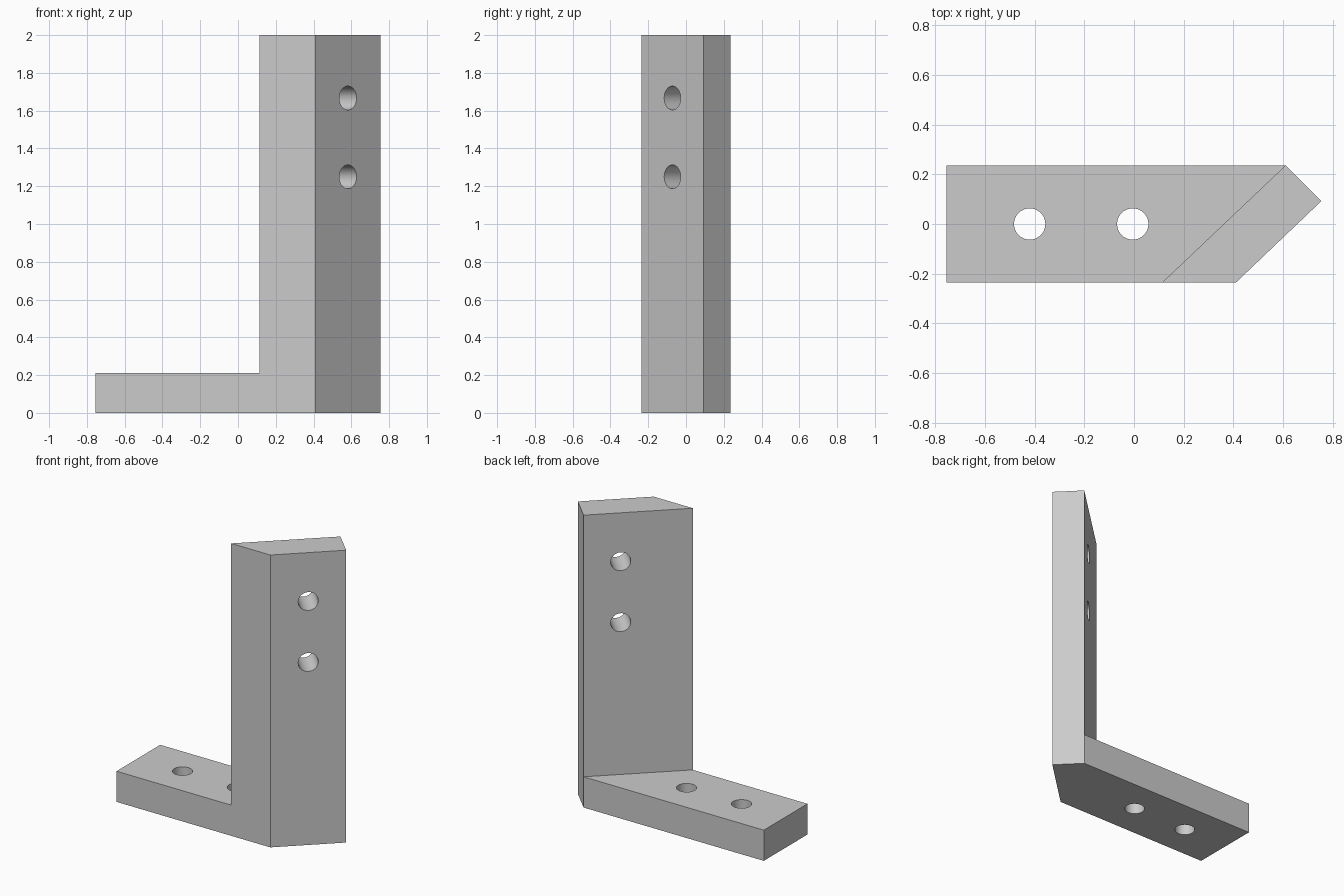
import bpy
import bmesh
from mathutils import Vector

cube = bpy.data.objects.get("Cube")
if cube:
    bpy.data.objects.remove(cube, do_unlink=True)

HEIGHT, BASE_H, HOLE_R = 2.0, 0.21, 0.063

grey = bpy.data.materials.new("plain grey")
grey.use_nodes = True
grey.diffuse_color = (0.6, 0.6, 0.6, 1)
grey.node_tree.nodes["Principled BSDF"].inputs["Base Color"].default_value = (0.6, 0.6, 0.6, 1)


def prism(name, outline, height):
    """Extrude a plan outline upward from the floor."""
    bm = bmesh.new()
    face = bm.faces.new([bm.verts.new((x, y, 0)) for x, y in outline])
    top = bmesh.ops.extrude_face_region(bm, geom=[face])["geom"]
    bmesh.ops.translate(bm, vec=(0, 0, height),
                        verts=[v for v in top if isinstance(v, bmesh.types.BMVert)])
    bmesh.ops.recalc_face_normals(bm, faces=bm.faces)
    mesh = bpy.data.meshes.new(name)
    bm.to_mesh(mesh)
    bm.free()
    obj = bpy.data.objects.new(name, mesh)
    bpy.context.collection.objects.link(obj)
    mesh.materials.append(grey)
    return obj


def boolean(target, other, operation):
    """Apply a boolean, then remove the helper object."""
    other.hide_render = True
    mod = target.modifiers.new(operation.lower(), "BOOLEAN")
    mod.object, mod.operation, mod.solver = other, operation, "EXACT"
    bpy.ops.object.select_all(action="DESELECT")
    bpy.context.view_layer.objects.active = target
    target.select_set(True)
    bpy.ops.object.modifier_apply(modifier=mod.name)
    bpy.data.objects.remove(other, do_unlink=True)


def drill(target, centre, axis):
    """Cut a round through hole."""
    bpy.ops.mesh.primitive_cylinder_add(vertices=48, radius=HOLE_R, depth=0.8, location=centre)
    cutter = bpy.context.object
    cutter.rotation_euler = Vector(axis).to_track_quat("Z", "Y").to_euler()
    cutter.data.materials.append(grey)
    boolean(target, cutter, "DIFFERENCE")


# Plan corners: upright slab runs diagonally across the end of the foot
inner_front, outer_front = (0.113, -0.236), (0.41, -0.236)
outer_back, inner_back = (0.754, 0.092), (0.61, 0.236)

# Foot and upright joined into one solid bracket
bracket = prism("angle_bracket", [(-0.754, -0.236), outer_front, outer_back,
                                  inner_back, (-0.754, 0.236)], BASE_H)
upright = prism("upright", [inner_front, outer_front, outer_back, inner_back], HEIGHT)
boolean(bracket, upright, "UNION")

# Mounting holes in the foot
for x in (-0.42, -0.005):
    drill(bracket, (x, 0, BASE_H / 2), (0, 0, 1))

# Mounting holes square to the angled face of the upright
run = Vector(outer_back) - Vector(outer_front)
mid = (Vector(outer_back) + Vector(outer_front)) / 2
for z in (1.25, 1.667):
    drill(bracket, (mid.x, mid.y, z), (run.y, -run.x, 0))

bpy.ops.object.shade_smooth_by_angle(angle=0.5)
